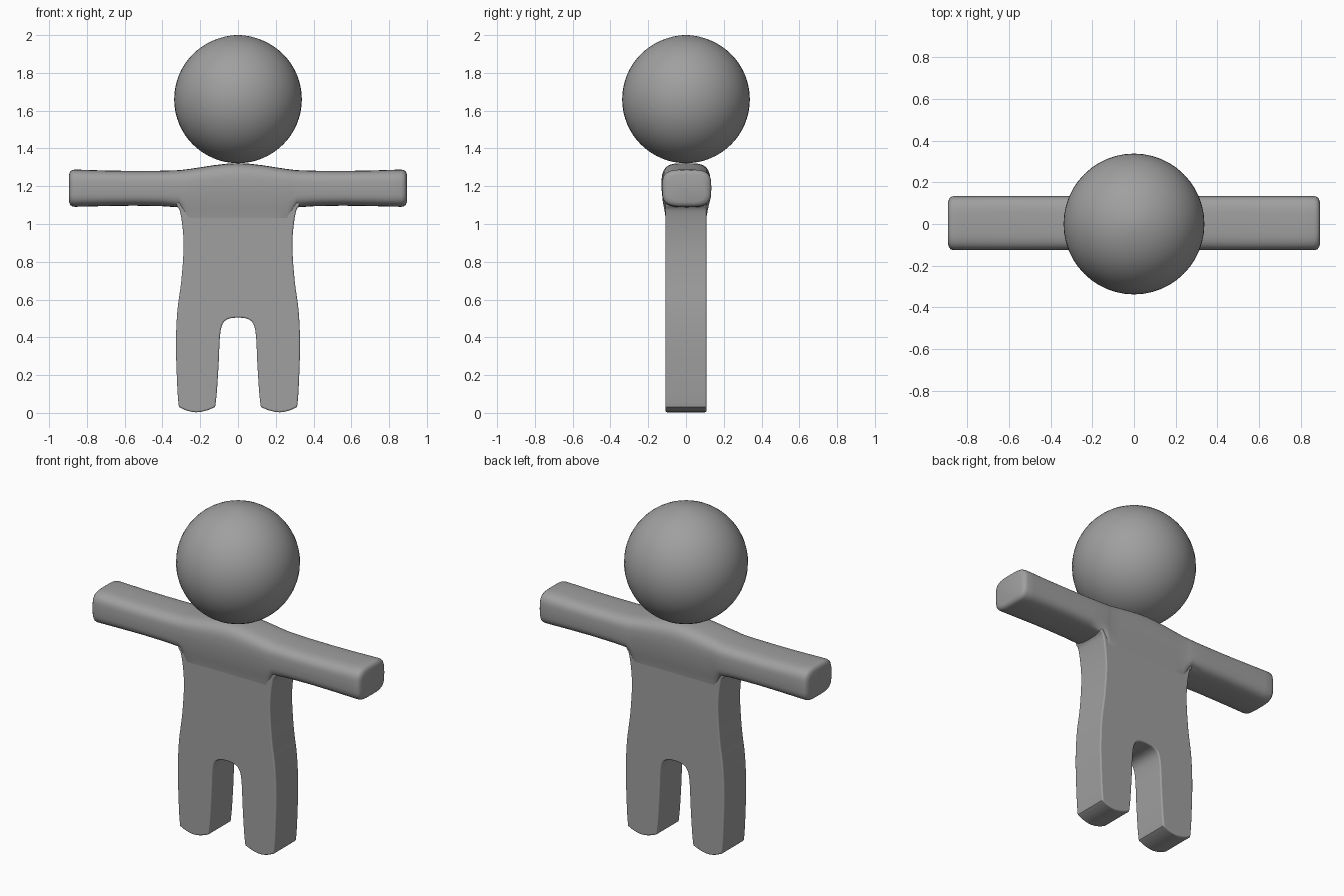
import bpy, bmesh, math
from mathutils import Vector

if "Cube" in bpy.data.objects:
    bpy.data.objects.remove(bpy.data.objects["Cube"])

grey = bpy.data.materials.new("mid grey")
grey.diffuse_color = (0.35, 0.35, 0.35, 1)
grey.use_nodes = True
grey.node_tree.nodes["Principled BSDF"].inputs["Base Color"].default_value = grey.diffuse_color


def make_object(name, bm):
    bmesh.ops.recalc_face_normals(bm, faces=bm.faces)
    me = bpy.data.meshes.new(name)
    bm.to_mesh(me)
    bm.free()
    ob = bpy.data.objects.new(name, me)
    bpy.context.collection.objects.link(ob)
    me.materials.append(grey)
    return ob


def smooth(ob, angle):
    bpy.ops.object.select_all(action='DESELECT')
    ob.select_set(True)
    bpy.context.view_layer.objects.active = ob
    bpy.ops.object.shade_smooth_by_angle(angle=math.radians(angle))


def spline(pts, steps=4):
    """Catmull-Rom curve through open points."""
    p = [Vector(q) for q in [pts[0]] + pts + [pts[-1]]]
    out = []
    for a, b, c, d in zip(p, p[1:], p[2:], p[3:]):
        for i in range(steps):
            t = i / steps
            out.append(0.5 * (2 * b + (c - a) * t + (2 * a - 5 * b + 4 * c - d) * t * t
                              + (3 * b - a - 3 * c + d) * t ** 3))
    return out + [p[-1]]


# Head: round ball with a faintly drawn-up crown
bm = bmesh.new()
bmesh.ops.create_uvsphere(bm, u_segments=48, v_segments=32, radius=0.338)
for v in bm.verts:
    r = math.hypot(v.co.x, v.co.y)
    v.co.z += 1.66 + (0.003 * max(0, 1 - r / 0.1) if v.co.z > 0 else 0)
smooth(make_object("head", bm), 60)

# Torso and legs: mirrored half outline, extruded and rounded
half = [(0.335, 1.15), (0.325, 1.10), (0.308, 1.07), (0.293, 0.98), (0.288, 0.87),
        (0.30, 0.70), (0.32, 0.55), (0.328, 0.40), (0.326, 0.25), (0.316, 0.06),
        (0.30, 0.025), (0.22, 0.003), (0.135, 0.025), (0.117, 0.06), (0.103, 0.25),
        (0.096, 0.40), (0.082, 0.47), (0.05, 0.498), (0.0, 0.505)]
side = spline(half)
outline = side + [Vector((-p.x, p.y)) for p in reversed(side[:-1])]
bm = bmesh.new()
face = bm.faces.new([bm.verts.new((p.x, -0.108, p.y)) for p in outline])
ext = bmesh.ops.extrude_face_region(bm, geom=[face])
for v in ext["geom"]:
    if isinstance(v, bmesh.types.BMVert):
        v.co.y = 0.108
body = make_object("torso_and_legs", bm)
bev = body.modifiers.new("soft edges", 'BEVEL')
bev.width = 0.022
bev.segments = 4
bev.limit_method = 'ANGLE'
bev.angle_limit = math.radians(50)
smooth(body, 40)

# Arms and shoulders: rounded section lofted along x (x, bottom, top, scale, chest blend)
stations = [(0.0, 1.095, 1.322, 1, 1), (0.06, 1.095, 1.319, 1, 1), (0.13, 1.095, 1.311, 1, 1),
            (0.20, 1.095, 1.300, 1, 1), (0.26, 1.092, 1.291, 1, 1), (0.285, 1.090, 1.288, 1, 0.5),
            (0.31, 1.088, 1.285, 1, 0), (0.40, 1.094, 1.282, 1, 0), (0.55, 1.097, 1.281, 1, 0),
            (0.70, 1.095, 1.283, 1, 0), (0.82, 1.092, 1.287, 1, 0), (0.865, 1.091, 1.288, 1, 0),
            (0.879, 1.091, 1.288, 0.97, 0), (0.888, 1.091, 1.288, 0.90, 0),
            (0.894, 1.091, 1.288, 0.75, 0)]
N, POWER = 40, 2 / 3.6


def section(x, bottom, top, scale, blend):
    mid, pts = 1.19, []
    for i in range(N):
        a = 2 * math.pi * i / N
        c, s = math.cos(a), math.sin(a)
        ay = math.copysign(abs(c) ** POWER, c) if abs(c) > 1e-6 else 0
        az = abs(s) ** POWER
        y = 0.13 * ay
        if s >= 0:
            z = mid + (top - mid) * az * scale
        else:
            z = mid - (mid - bottom) * az * scale
            # chest: the bar tapers smoothly into the torso front and back
            k = az * az * (3 - 2 * az)
            flare = (0.13 - 0.025 * k) * ((c > 1e-6) - (c < -1e-6))
            y += (flare - y) * blend
            z += (mid - 0.20 * az - z) * blend
        pts.append((x, y * scale + 0.004 * (1 - blend), z))
    return pts


rows = [(-s[0],) + s[1:] for s in reversed(stations[1:])] + stations
bm = bmesh.new()
rings = [[bm.verts.new(p) for p in section(*r)] for r in rows]
for a, b in zip(rings, rings[1:]):
    for i in range(N):
        j = (i + 1) % N
        bm.faces.new((a[i], a[j], b[j], b[i]))
bm.faces.new(rings[0])
bm.faces.new(rings[-1])
smooth(make_object("arms_and_shoulders", bm), 50)
